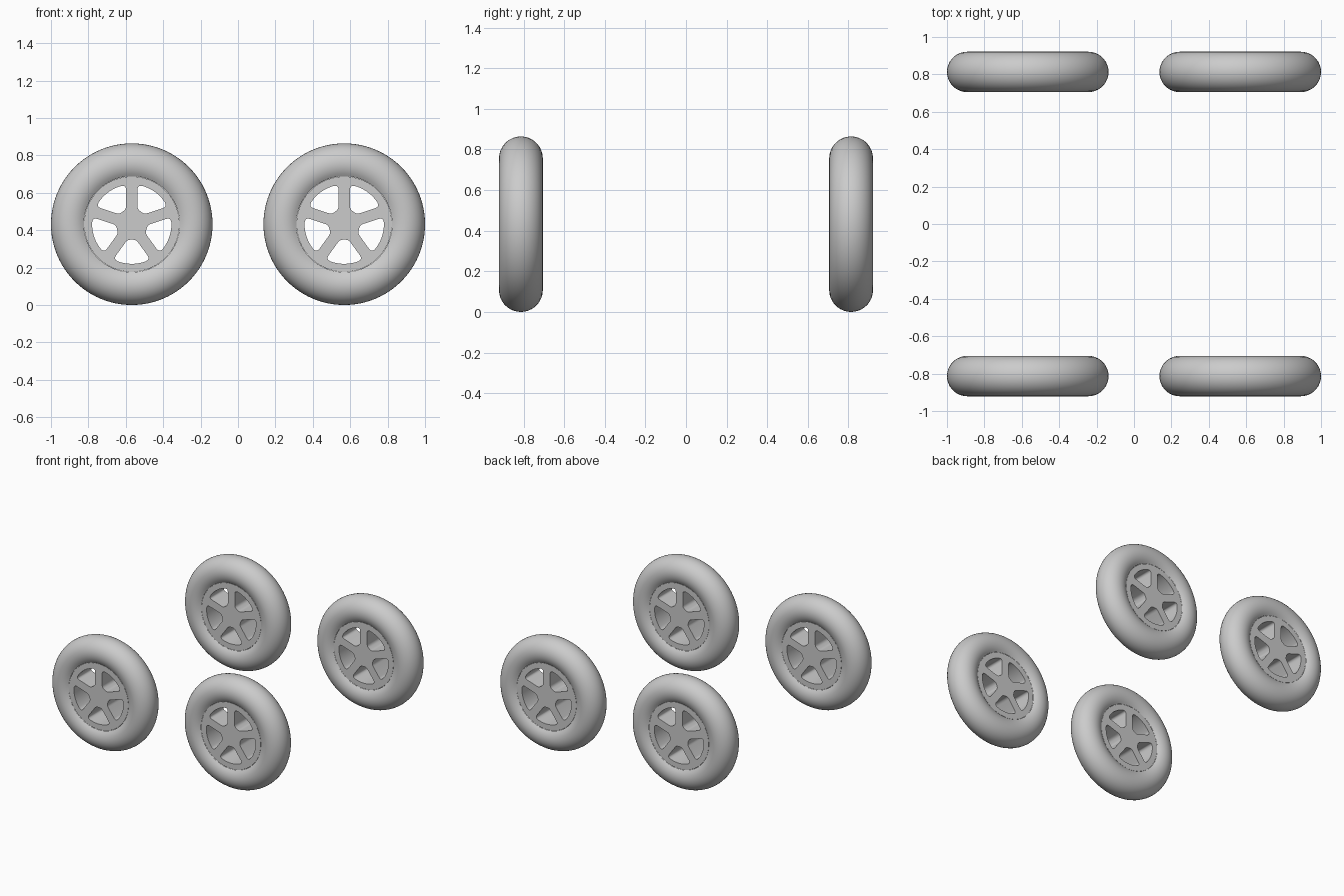
import bpy, bmesh
from math import sin, cos, tan, asin, pi, radians, sqrt
from mathutils import Vector, Matrix

if "Cube" in bpy.data.objects:
    bpy.data.objects.remove(bpy.data.objects["Cube"])

R_OUT, R_TUBE, R_RIM, R_WIN = 0.432, 0.108, 0.255, 0.212
R_MAJ = R_OUT - R_TUBE
SPOKE = 0.030                      # half width of a spoke
HALF_T = sqrt(R_TUBE**2 - (R_MAJ - R_RIM)**2) + 0.001   # rim half thickness
UPRIGHT = Matrix.Rotation(pi / 2, 4, 'X')


def tyre_mesh():
    # round tyre section, open where it sits on the rim, spun about the axle
    bm = bmesh.new()
    end = pi - asin(HALF_T / R_TUBE)
    n = 26
    pts = []
    for i in range(n + 1):
        a = -end + 2 * end * i / n
        pts.append(bm.verts.new((R_MAJ + R_TUBE * cos(a), 0, R_TUBE * sin(a))))
    edges = [bm.edges.new(p) for p in zip(pts, pts[1:])]
    bmesh.ops.spin(bm, geom=pts + edges, cent=(0, 0, 0), axis=(0, 0, 1),
                   angle=2 * pi, steps=96, use_merge=True)
    bmesh.ops.remove_doubles(bm, verts=bm.verts, dist=1e-5)
    bm.normal_update()
    f = max(bm.faces, key=lambda f: f.calc_center_median().xy.length)
    if f.normal.dot(f.calc_center_median()) < 0:
        bmesh.ops.reverse_faces(bm, faces=bm.faces)
    bm.transform(UPRIGHT)
    me = bpy.data.meshes.new("tyre")
    bm.to_mesh(me)
    bm.free()
    return me


def fillet(a, corner, b, n=5):
    return [a * (1 - t)**2 + corner * 2 * t * (1 - t) + b * t**2
            for t in (i / n for i in range(n + 1))]


def window_outline():
    # opening between two spokes, with rounded corners, along +x
    u = 0.083
    inner = Vector((u, u * tan(radians(36)) - SPOKE / cos(radians(36))))
    phi = radians(36) - asin(SPOKE / R_WIN)
    on_arc = lambda a: R_WIN * Vector((cos(a), sin(a)))
    outer = on_arc(phi)
    d = (outer - inner).normalized()
    lim = phi - 0.027 / R_WIN
    half = [on_arc(lim * i / 8) for i in range(8)]
    half += fillet(on_arc(lim), outer, outer - d * 0.027)
    half += fillet(inner + d * 0.018, inner, Vector((u, inner.y * 0.3)))
    return half + [Vector((p.x, -p.y)) for p in reversed(half[1:])]


def rim_mesh():
    # flat disc with five window holes, extruded to thickness
    cu = bpy.data.curves.new("rim_profile", 'CURVE')
    cu.dimensions, cu.fill_mode, cu.extrude = '2D', 'BOTH', HALF_T

    def loop(points):
        s = cu.splines.new('POLY')
        s.points.add(len(points) - 1)
        for sp, p in zip(s.points, points):
            sp.co = (p[0], p[1], 0, 1)
        s.use_cyclic_u = True

    loop([(R_RIM * cos(2 * pi * i / 96), R_RIM * sin(2 * pi * i / 96)) for i in range(96)])
    base = window_outline()
    for k in range(5):
        rot = Matrix.Rotation(radians(-90 + 72 * k), 2)
        loop([rot @ p for p in base])
    ob = bpy.data.objects.new("rim_profile", cu)
    bpy.context.collection.objects.link(ob)
    dg = bpy.context.evaluated_depsgraph_get()
    me = bpy.data.meshes.new_from_object(ob.evaluated_get(dg))
    bpy.data.objects.remove(ob)
    bm = bmesh.new()
    bm.from_mesh(me)
    bmesh.ops.remove_doubles(bm, verts=bm.verts, dist=1e-5)
    bmesh.ops.recalc_face_normals(bm, faces=bm.faces)
    bm.transform(UPRIGHT)
    bm.to_mesh(me)
    bm.free()
    return me


# four identical wheels
parts = {"tyre": tyre_mesh(), "rim": rim_mesh()}
for yn, y in (("front", -0.813), ("back", 0.813)):
    for xn, x in (("left", -0.568), ("right", 0.568)):
        for part, me in parts.items():
            ob = bpy.data.objects.new(f"{yn}_{xn}_{part}", me.copy())
            ob.location = (x, y, R_OUT)
            bpy.context.collection.objects.link(ob)
            bpy.ops.object.select_all(action='DESELECT')
            ob.select_set(True)
            bpy.context.view_layer.objects.active = ob
            bpy.ops.object.shade_smooth_by_angle(angle=radians(35))
